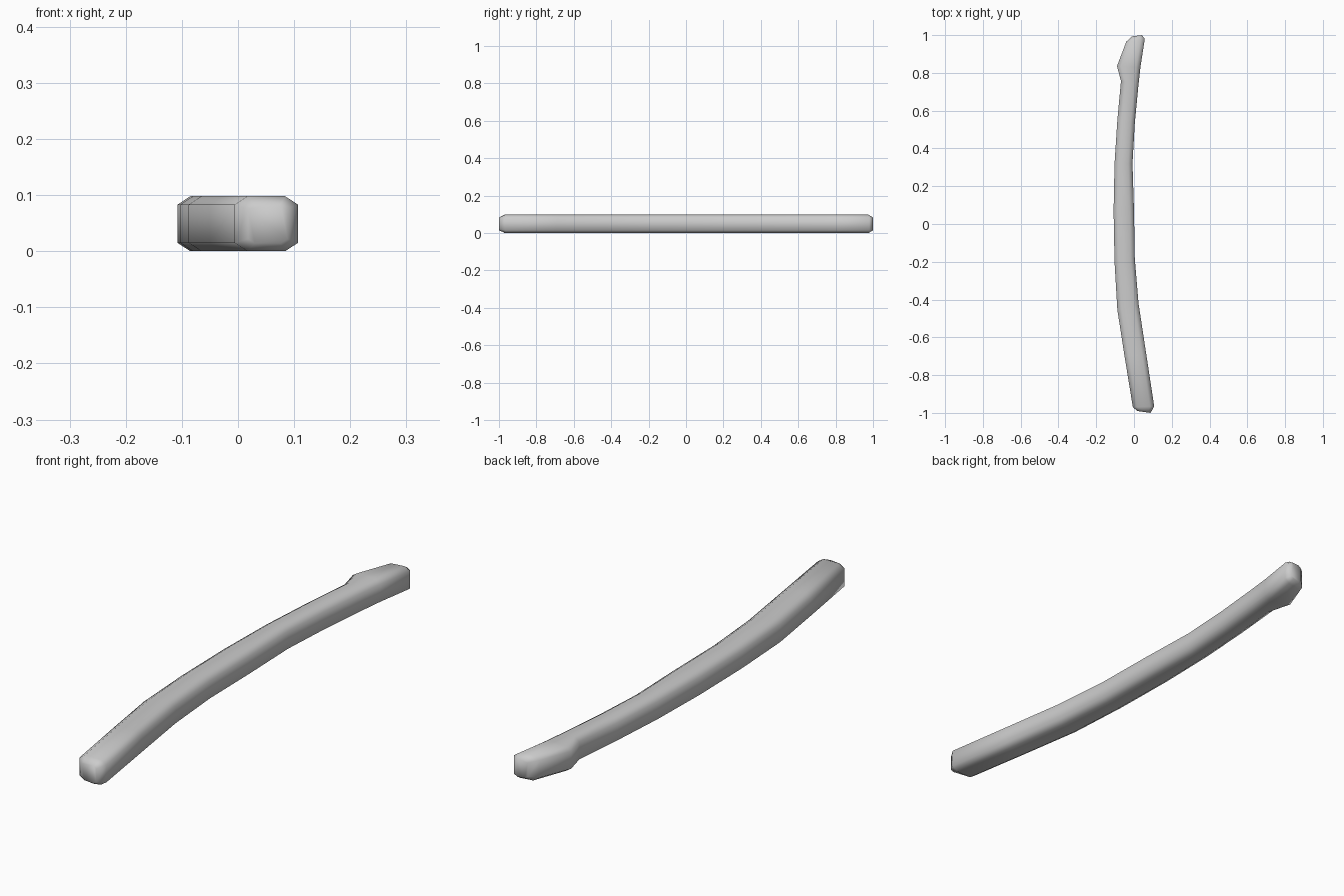
import bpy, bmesh

if "Cube" in bpy.data.objects:
    bpy.data.objects.remove(bpy.data.objects["Cube"])

H, CX, CZ = 0.098, 0.023, 0.015

# Stations along the bar: left x, left y, right x, right y
stations = [
    (-0.006, -0.97, 0.107, -0.965),
    (-0.050, -0.70, 0.065, -0.69),
    (-0.088, -0.455, 0.024, -0.42),
    (-0.103, -0.20, 0.004, -0.18),
    (-0.108, 0.07, 0.0, 0.07),
    (-0.103, 0.32, -0.008, 0.32),
    (-0.088, 0.55, 0.004, 0.53),
    (-0.069, 0.757, 0.024, 0.74),
    (-0.090, 0.836, 0.034, 0.83),
    (-0.041, 0.965, 0.057, 0.98),
]


def ring(bm, lx, ly, rx, ry, c=CX, z0=0.0, z1=H, cz=CZ):
    """Chamfered rectangular cross-section."""
    t = c / (rx - lx)
    profile = [(0, z0 + cz), (t, z0), (1 - t, z0), (1, z0 + cz),
               (1, z1 - cz), (1 - t, z1), (t, z1), (0, z1 - cz)]
    return [bm.verts.new((lx + (rx - lx) * u, ly + (ry - ly) * u, z))
            for u, z in profile]


bm = bmesh.new()
rings = [ring(bm, 0.018, -0.99, 0.088, -1.0, 0.012, 0.014, H - 0.014, 0.008)]
rings += [ring(bm, *s) for s in stations]
rings.append(ring(bm, -0.012, 0.993, 0.042, 1.0, 0.012, 0.014, H - 0.014, 0.008))

# Skin the sections and close both ends
for a, b in zip(rings, rings[1:]):
    for i in range(8):
        j = (i + 1) % 8
        bm.faces.new((a[i], a[j], b[j], b[i]))
bm.faces.new(rings[0])
bm.faces.new(rings[-1])
bmesh.ops.recalc_face_normals(bm, faces=bm.faces)

mesh = bpy.data.meshes.new("curved_bar")
bm.to_mesh(mesh)
bm.free()
bar = bpy.data.objects.new("curved_bar", mesh)
bpy.context.collection.objects.link(bar)
mesh.shade_smooth()
